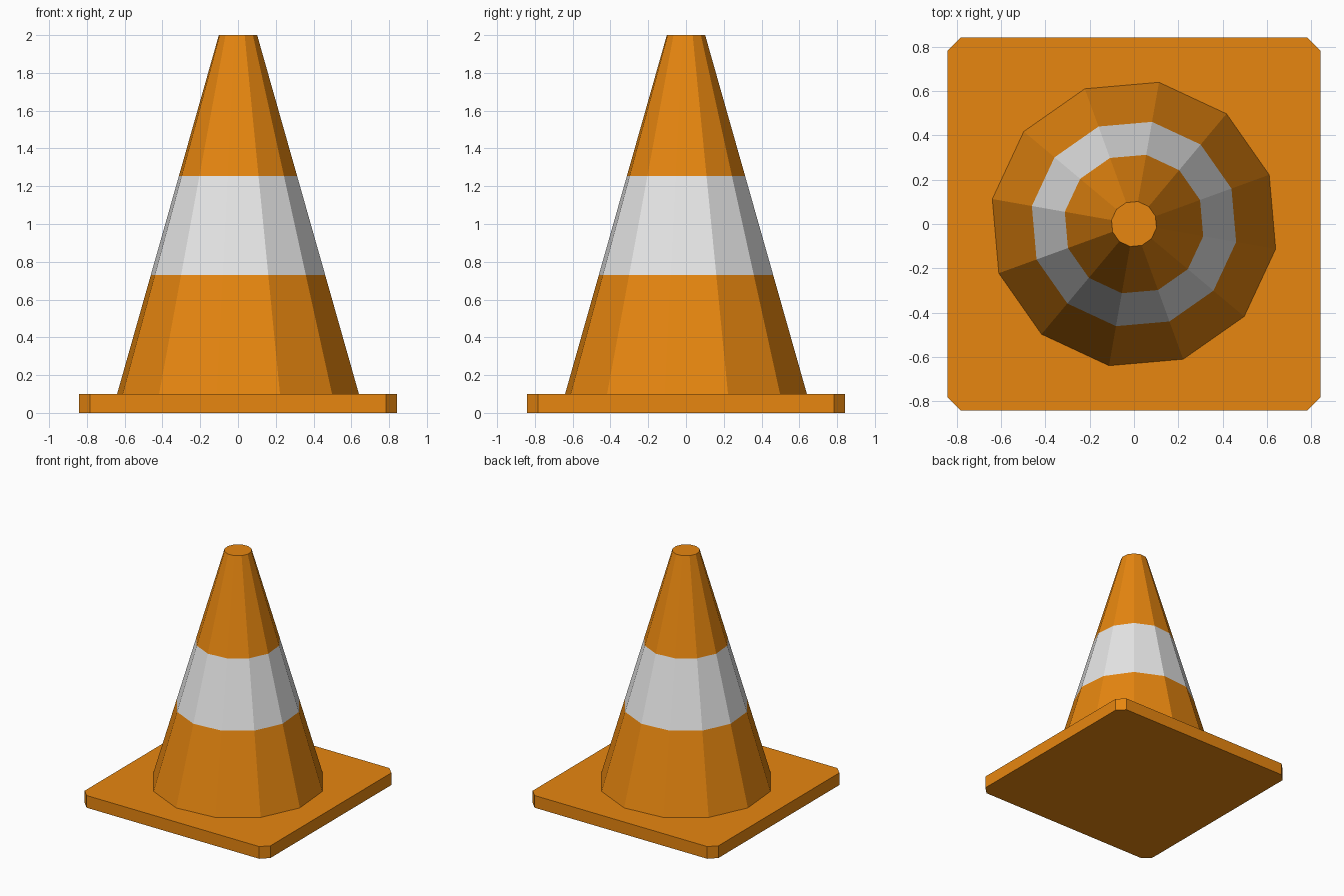
import bpy
import bmesh
from math import cos, sin, radians

default = bpy.data.objects.get("Cube")
if default:
    bpy.data.objects.remove(default, do_unlink=True)


def make_material(name, rgb):
    mat = bpy.data.materials.new(name)
    mat.use_nodes = True
    colour = (*rgb, 1.0)
    mat.diffuse_color = colour
    mat.node_tree.nodes["Principled BSDF"].inputs["Base Color"].default_value = colour
    return mat


orange = make_material("orange", (0.80, 0.24, 0.005))
white = make_material("white", (0.80, 0.80, 0.80))


def make_object(name, bm, materials):
    bmesh.ops.recalc_face_normals(bm, faces=bm.faces)
    mesh = bpy.data.meshes.new(name)
    bm.to_mesh(mesh)
    bm.free()
    for mat in materials:
        mesh.materials.append(mat)
    obj = bpy.data.objects.new(name, mesh)
    bpy.context.collection.objects.link(obj)
    return obj


# Square base plate with clipped corners
HALF, BASE_TOP, CLIP = 0.843, 0.10, 0.06
bm = bmesh.new()
bmesh.ops.create_cube(bm, size=1)
for v in bm.verts:
    v.co.x *= 2 * HALF
    v.co.y *= 2 * HALF
    v.co.z = (v.co.z + 0.5) * BASE_TOP
upright = [e for e in bm.edges if abs(e.verts[0].co.z - e.verts[1].co.z) > 0.01]
bmesh.ops.bevel(bm, geom=upright, offset=CLIP, segments=1, affect='EDGES')
make_object("base_plate", bm, [orange])

# Twelve-sided tapered body with a white band
SIDES, TURN = 12, radians(20)
BOTTOM_R, TOP_R, TOP_Z = 0.65, 0.103, 2.0
BAND_LOW, BAND_HIGH = 0.73, 1.255

bm = bmesh.new()
rings = []
for z in (BASE_TOP, BAND_LOW, BAND_HIGH, TOP_Z):
    t = (z - BASE_TOP) / (TOP_Z - BASE_TOP)
    r = BOTTOM_R + (TOP_R - BOTTOM_R) * t
    angles = [TURN + radians(360 / SIDES) * i for i in range(SIDES)]
    rings.append([bm.verts.new((r * cos(a), r * sin(a), z)) for a in angles])
for low, high in zip(rings, rings[1:]):
    for i in range(SIDES):
        j = (i + 1) % SIDES
        bm.faces.new((low[i], low[j], high[j], high[i]))
bm.faces.new(rings[0])
bm.faces.new(rings[-1])
for f in bm.faces:
    if BAND_LOW < f.calc_center_median().z < BAND_HIGH:
        f.material_index = 1
make_object("cone_body", bm, [orange, white])
